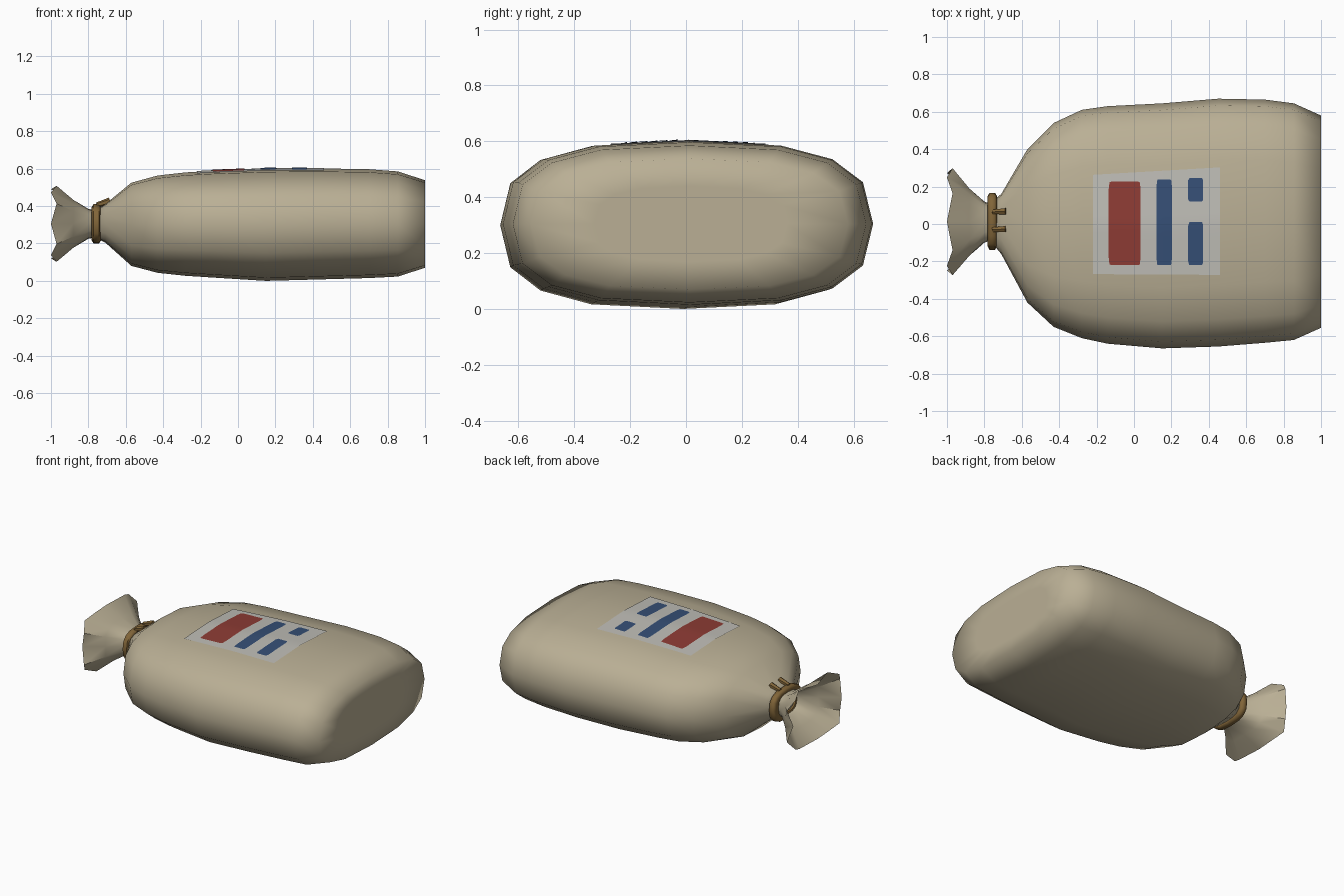
import bpy, bmesh
from math import cos, sin, pi, radians, copysign
from mathutils import Vector
from mathutils.bvhtree import BVHTree

if "Cube" in bpy.data.objects:
    bpy.data.objects.remove(bpy.data.objects["Cube"])

SIDES = 16


def material(name, r, g, b):
    m = bpy.data.materials.new(name)
    m.use_nodes = True
    m.diffuse_color = (r, g, b, 1)
    bsdf = m.node_tree.nodes["Principled BSDF"]
    bsdf.inputs["Base Color"].default_value = (r, g, b, 1)
    bsdf.inputs["Roughness"].default_value = 0.9
    return m


cloth = material("tan cloth", 0.49, 0.43, 0.30)
rope = material("brown rope", 0.22, 0.13, 0.04)
paper = material("white label", 0.52, 0.51, 0.47)
red = material("red print", 0.27, 0.045, 0.035)
blue = material("blue print", 0.036, 0.078, 0.18)


def finish(bm, name, mat, angle=60, normals=True):
    if normals:
        bmesh.ops.recalc_face_normals(bm, faces=bm.faces)
    mesh = bpy.data.meshes.new(name)
    bm.to_mesh(mesh)
    bm.free()
    ob = bpy.data.objects.new(name, mesh)
    bpy.context.collection.objects.link(ob)
    mesh.materials.append(mat)
    bpy.ops.object.select_all(action="DESELECT")
    ob.select_set(True)
    bpy.context.view_layer.objects.active = ob
    bpy.ops.object.shade_smooth_by_angle(angle=radians(angle))
    return ob


def power(v, p=0.717):
    return copysign(abs(v) ** p, v)


def oval(bm, x, y0, y1, z0, z1):
    """Ring of vertices: a rounded-box oval filling the given bounds."""
    ring = []
    for i in range(SIDES):
        t = 2 * pi * i / SIDES
        ring.append(bm.verts.new((
            x,
            (y0 + y1) / 2 + (y1 - y0) / 2 * power(cos(t)),
            (z0 + z1) / 2 + (z1 - z0) / 2 * power(sin(t)))))
    return ring


def bridge(bm, a, b):
    for i in range(SIDES):
        j = (i + 1) % SIDES
        bm.faces.new((a[i], a[j], b[j], b[i]))


def loft(sections, loop=False, caps=False):
    bm = bmesh.new()
    rings = [oval(bm, *s) for s in sections]
    for a, b in zip(rings, rings[1:]):
        bridge(bm, a, b)
    if loop:
        bridge(bm, rings[-1], rings[0])
    if caps:
        bm.faces.new(rings[0])
        bm.faces.new(rings[-1])
    return bm, rings


# Sack body: x, then y and z bounds of each section
bm, _ = loft([
    (-0.76, -0.10, 0.12, 0.23, 0.38),
    (-0.71, -0.16, 0.16, 0.205, 0.41),
    (-0.57, -0.42, 0.40, 0.08, 0.525),
    (-0.43, -0.55, 0.54, 0.043, 0.563),
    (-0.28, -0.61, 0.61, 0.027, 0.58),
    (-0.14, -0.64, 0.63, 0.018, 0.588),
    (0.15, -0.665, 0.645, 0.0, 0.599),
    (0.45, -0.655, 0.67, 0.008, 0.601),
    (0.70, -0.635, 0.665, 0.015, 0.597),
    (0.855, -0.62, 0.645, 0.023, 0.585),
    (1.0, -0.555, 0.58, 0.07, 0.538),
    (1.0, -0.33, 0.36, 0.17, 0.44),
], caps=True)
tree = BVHTree.FromBMesh(bm)
finish(bm, "sack_body", cloth, 80)

# Gathered tail: open flare with a zigzag rim and folds
bm, rings = loft([
    (-0.75, -0.08, 0.10, 0.235, 0.375),
    (-0.80, -0.10, 0.12, 0.225, 0.385),
    (-0.88, -0.18, 0.20, 0.17, 0.44),
    (-0.97, -0.29, 0.315, 0.09, 0.52),
])
center = Vector((0, 0.01, 0.305))
for ring, fold in ((rings[2], 0.06), (rings[3], 0.14)):
    for i, v in enumerate(ring):
        if i % 4 == 0:
            scale = 1 - fold
            v.co.y = center.y + (v.co.y - center.y) * scale
            v.co.z = center.z + (v.co.z - center.z) * scale
for v in rings[3][::2]:
    v.co.x = -1.0
finish(bm, "gathered_tail", cloth, 50)

# Rope tie around the neck
bm, _ = loft([
    (-0.782, -0.12, 0.15, 0.215, 0.395),
    (-0.772, -0.14, 0.167, 0.2, 0.41),
    (-0.743, -0.14, 0.167, 0.2, 0.41),
    (-0.733, -0.12, 0.15, 0.215, 0.395),
    (-0.745, -0.08, 0.10, 0.24, 0.37),
    (-0.772, -0.08, 0.10, 0.24, 0.37),
], loop=True)
finish(bm, "rope_tie", rope, 60)

# Two loose rope ends on top of the tie
for name, y in (("left_rope_end", 0.065), ("right_rope_end", -0.03)):
    start, end = Vector((-0.755, y, 0.405)), Vector((-0.685, y + 0.003, 0.427))
    axis = end - start
    bm = bmesh.new()
    bmesh.ops.create_cone(bm, cap_ends=True, segments=6, radius1=0.014,
                          radius2=0.019, depth=axis.length)
    turn = axis.to_track_quat("Z", "Y").to_matrix().to_4x4()
    bmesh.ops.transform(bm, matrix=turn, verts=bm.verts)
    bmesh.ops.translate(bm, vec=(start + end) / 2, verts=bm.verts)
    finish(bm, name, rope, 40)


def patch(name, mat, corners, lift, trim=0.0, steps=12):
    """Sheet between four corners, draped over the sack just above it."""
    a, b, c, d = (Vector((x, y, 0)) for x, y in corners)
    bm = bmesh.new()
    grid = []
    for i in range(steps + 1):
        u, row = i / steps, []
        for j in range(steps + 1):
            v = j / steps
            p = a.lerp(b, u).lerp(d.lerp(c, u), v)
            # Pull in the corners to round them off
            if i in (0, steps) and j in (0, steps):
                p.x += trim if i == 0 else -trim
                p.y += trim if j == 0 else -trim
            hit = tree.ray_cast(Vector((p.x, p.y, 2)), Vector((0, 0, -1)))[0]
            row.append(bm.verts.new((p.x, p.y, hit.z + lift)))
        grid.append(row)
    for i in range(steps):
        for j in range(steps):
            bm.faces.new((grid[i][j], grid[i + 1][j],
                          grid[i + 1][j + 1], grid[i][j + 1]))
    finish(bm, name, mat, 60, normals=False)


def bar(name, mat, x0, x1, y0, y1):
    patch(name, mat, ((x0, y0), (x1, y0), (x1, y1), (x0, y1)), 0.007, 0.004)


# Label and its printed bars
patch("label", paper,
      ((-0.22, -0.268), (0.46, -0.272), (0.46, 0.303), (-0.22, 0.263)), 0.004)
bar("wide_red_bar", red, -0.135, 0.035, -0.22, 0.227)
bar("long_blue_bar", blue, 0.12, 0.203, -0.22, 0.237)
bar("short_blue_bar", blue, 0.29, 0.37, 0.12, 0.245)
bar("medium_blue_bar", blue, 0.29, 0.37, -0.22, 0.01)
